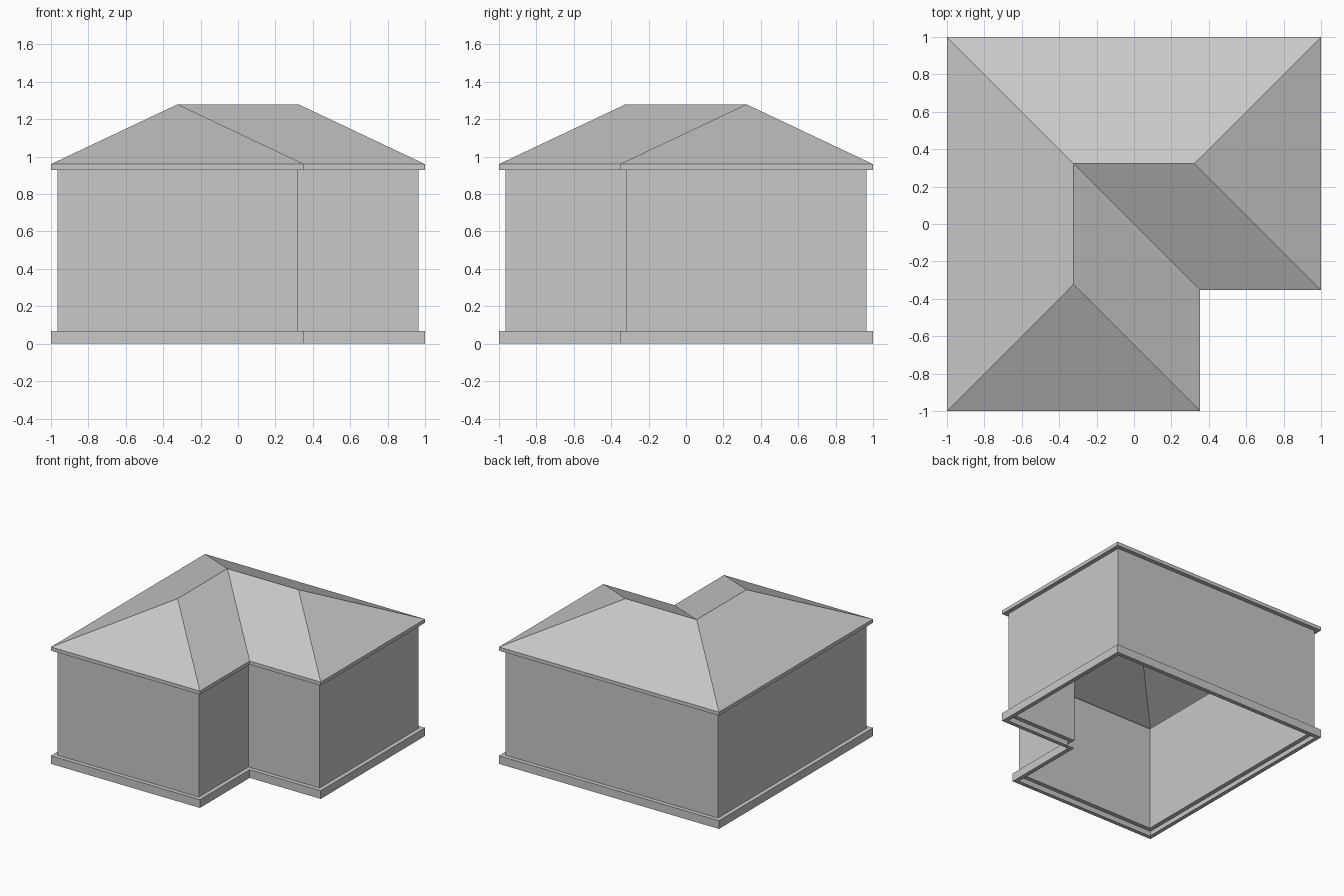
import bpy

cube = bpy.data.objects.get("Cube")
if cube:
    bpy.data.objects.remove(cube)

# Single plain grey
GREY = (0.58, 0.58, 0.58, 1)
grey = bpy.data.materials.new("plain_grey")
grey.use_nodes = True
grey.diffuse_color = GREY
grey.node_tree.nodes["Principled BSDF"].inputs["Base Color"].default_value = GREY

INNER = 0.354     # position of the notch corner in the L-shaped plan
INSET = 0.035     # how far the walls sit behind plinth and eaves
EAVE, RIDGE = 0.96, 1.28


def plan(inset, z):
    """L-shaped outline, counter-clockwise, pulled in by the inset."""
    lo, mid, hi = -1 + inset, INNER - inset, 1 - inset
    return [(lo, lo, z), (mid, lo, z), (mid, -mid, z),
            (hi, -mid, z), (hi, hi, z), (lo, hi, z)]


def add_object(name, verts, faces):
    mesh = bpy.data.meshes.new(name)
    mesh.from_pydata(verts, [], faces)
    mesh.materials.append(grey)
    obj = bpy.data.objects.new(name, mesh)
    bpy.context.collection.objects.link(obj)
    return obj


def skin(name, profile):
    """Sweep a profile of (inset, height) pairs around the plan."""
    verts = [v for inset, z in profile for v in plan(inset, z)]
    faces = []
    for ring in range(len(profile) - 1):
        for i in range(6):
            a, b = ring * 6 + i, ring * 6 + (i + 1) % 6
            faces.append((a, b, b + 6, a + 6))
    return add_object(name, verts, faces)


# Plinth, walls and eaves, all open inside
skin("plinth", [(INSET, 0), (0, 0), (0, 0.067), (INSET, 0.067)])
skin("walls", [(INSET, 0.067), (INSET, 0.93)])
skin("eaves", [(INSET, 0.93), (0, 0.93), (0, EAVE)])

# Hipped roof: eave outline plus three ridge points
r = (1 - INNER) / 2
ridge = [(-r, -r, RIDGE), (-r, r, RIDGE), (r, r, RIDGE)]
FRONT, CORNER, SIDE = 6, 7, 8
add_object("hipped_roof", plan(0, EAVE) + ridge, [
    (0, 1, FRONT),
    (1, 2, CORNER, FRONT),
    (2, 3, SIDE, CORNER),
    (3, 4, SIDE),
    (4, 5, CORNER, SIDE),
    (5, 0, FRONT, CORNER),
])
